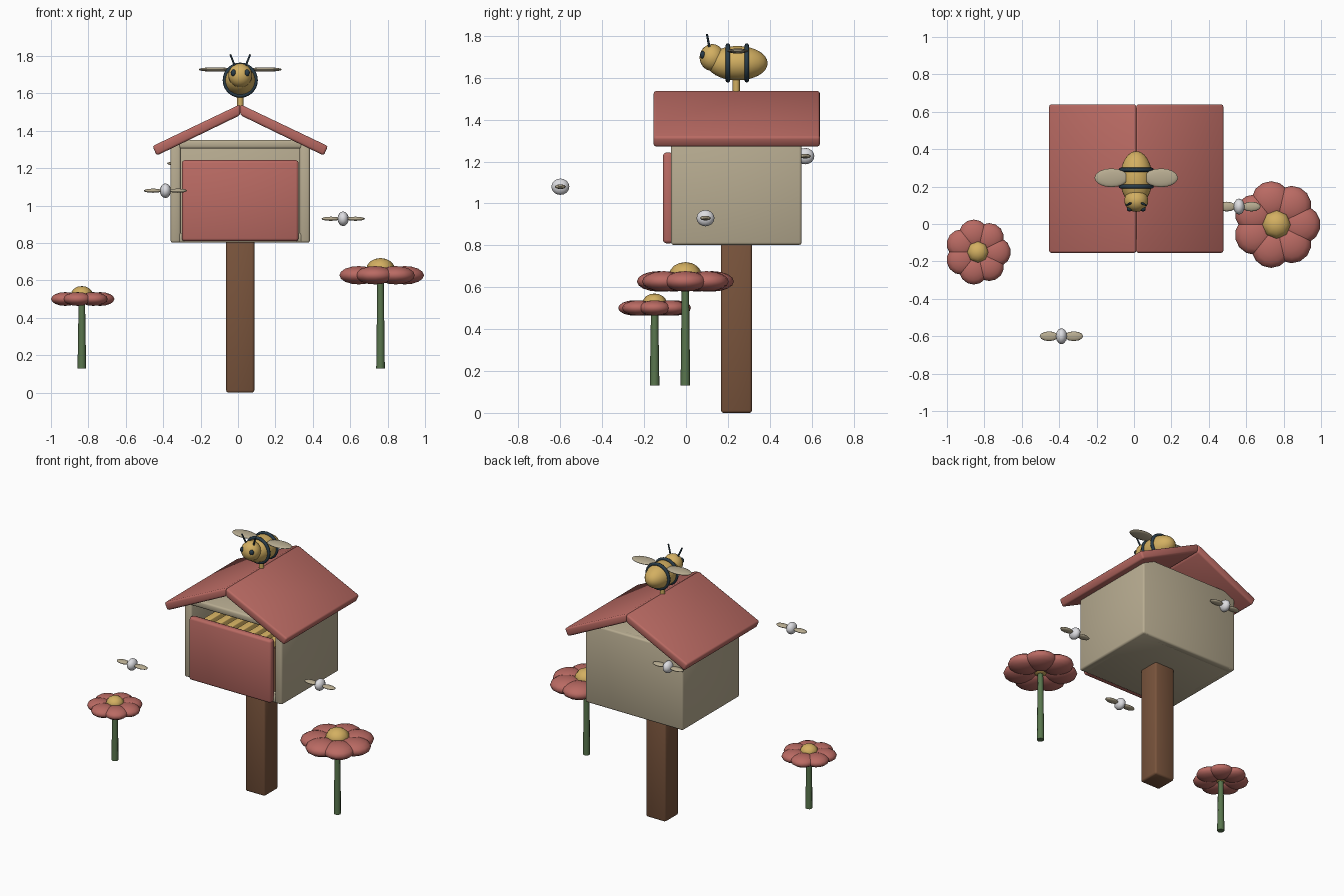
import bpy, bmesh, math
from mathutils import Vector, Matrix

if "Cube" in bpy.data.objects:
    bpy.data.objects.remove(bpy.data.objects["Cube"])


def material(name, r, g, b):
    m = bpy.data.materials.new(name)
    m.use_nodes = True
    m.diffuse_color = (r, g, b, 1)
    m.node_tree.nodes["Principled BSDF"].inputs["Base Color"].default_value = (r, g, b, 1)
    return m


red = material("dusty_red", .49, .145, .125)
beige = material("beige", .48, .415, .285)
brown = material("wood_brown", .19, .088, .045)
yellow = material("honey_yellow", .65, .43, .12)
navy = material("dark_navy", .022, .045, .065)
green = material("stem_green", .10, .18, .075)
white = material("pale_white", .72, .72, .75)


def finish(name, bm, mat, bevel=0):
    bmesh.ops.recalc_face_normals(bm, faces=bm.faces)
    mesh = bpy.data.meshes.new(name)
    bm.to_mesh(mesh)
    bm.free()
    mesh.materials.append(mat)
    ob = bpy.data.objects.new(name, mesh)
    bpy.context.collection.objects.link(ob)
    bpy.ops.object.select_all(action="DESELECT")
    ob.select_set(True)
    bpy.context.view_layer.objects.active = ob
    if bevel:
        mod = ob.modifiers.new("soft_edges", "BEVEL")
        mod.width, mod.segments = bevel, 2
        bpy.ops.object.shade_smooth()
    else:
        bpy.ops.object.shade_smooth_by_angle(angle=math.radians(60))
    return ob


def box(name, lo, hi, mat, bevel=.012):
    lo, hi = Vector(lo), Vector(hi)
    bm = bmesh.new()
    bmesh.ops.create_cube(bm, size=1)
    bmesh.ops.scale(bm, vec=hi - lo, verts=bm.verts)
    bmesh.ops.translate(bm, vec=(lo + hi) / 2, verts=bm.verts)
    return finish(name, bm, mat, bevel)


def ellipsoid(name, centre, radii, mat, turn=0, seg=16, rings=10):
    bm = bmesh.new()
    m = Matrix.Translation(centre) @ Matrix.Rotation(turn, 4, "Z") @ Matrix.Diagonal((*radii, 1))
    bmesh.ops.create_uvsphere(bm, u_segments=seg, v_segments=rings, radius=1, matrix=m)
    return finish(name, bm, mat)


def rod(name, a, b, r1, r2, mat, seg=10):
    a, b = Vector(a), Vector(b)
    bm = bmesh.new()
    m = Matrix.Translation((a + b) / 2) @ (b - a).to_track_quat("Z", "Y").to_matrix().to_4x4()
    bmesh.ops.create_cone(bm, cap_ends=True, segments=seg, radius1=r1, radius2=r2,
                          depth=(b - a).length, matrix=m)
    return finish(name, bm, mat)


def ring(name, centre, major, minor, mat, seg=28, sides=8):
    # band lying in the XZ plane
    bm = bmesh.new()
    loops = []
    for i in range(seg):
        a = math.tau * i / seg
        loop = []
        for j in range(sides):
            b = math.tau * j / sides
            r = major + minor * math.cos(b)
            p = Vector((r * math.cos(a), minor * math.sin(b), r * math.sin(a)))
            loop.append(bm.verts.new(p + Vector(centre)))
        loops.append(loop)
    for i in range(seg):
        p, q = loops[i], loops[(i + 1) % seg]
        for j in range(sides):
            k = (j + 1) % sides
            bm.faces.new((p[j], p[k], q[k], q[j]))
    return finish(name, bm, mat)


CX = .012  # centre line of the hive
SIDES = (("right", -1), ("left", 1))

# post and hive box, open at the front
box("post", (CX - .075, .167, 0), (CX + .075, .315, .83), brown)
box("hive_floor", (CX - .37, -.07, .802), (CX + .37, .55, .855), beige)
box("hive_top", (CX - .37, -.07, 1.305), (CX + .37, .55, 1.352), beige)
box("hive_back", (CX - .37, .5, .802), (CX + .37, .552, 1.352), beige)
for side, s in SIDES:
    x1, x2 = sorted((CX + s * .373, CX + s * .318))
    box(side + "_wall", (x1, -.072, .802), (x2, .552, 1.352), beige)
box("front_door", (CX - .312, -.11, .81), (CX + .312, -.06, 1.243), red, .015)

# honey frames inside the box
for i in range(7):
    x = CX + (i - 3) * .085
    box(f"honey_frame_{i + 1}", (x - .025, -.04, .87), (x + .025, .49, 1.2), yellow, .005)
box("frame_rack", (CX - .31, -.03, .86), (CX + .31, .48, 1.16), brown, 0)

# gable roof: two mirrored slabs
for side, s in SIDES:
    bm = bmesh.new()
    profile = ((0, 1.542), (.47, 1.318), (.446, 1.268), (0, 1.484))
    face = bm.faces.new([bm.verts.new((CX + s * x, -.155, z)) for x, z in profile])
    out = bmesh.ops.extrude_face_region(bm, geom=[face])
    moved = [v for v in out["geom"] if isinstance(v, bmesh.types.BMVert)]
    bmesh.ops.translate(bm, vec=(0, .795, 0), verts=moved)
    finish(side + "_roof", bm, red, .012)

# large bee on the ridge
rod("bee_peg", (CX, .24, 1.5), (CX, .24, 1.62), .017, .017, yellow)
ellipsoid("bee_body", (CX, .245, 1.67), (.086, .145, .082), yellow, seg=24, rings=16)
ellipsoid("bee_head", (CX, .125, 1.697), (.064, .06, .064), yellow, seg=20, rings=14)
for i, y in enumerate((.2, .29)):
    ring(f"bee_stripe_{i + 1}", (CX, y, 1.671), .083, .011, navy)
for side, s in SIDES:
    ellipsoid(side + "_bee_eye", (CX + s * .036, .08, 1.71), (.015, .013, .018), navy, seg=12, rings=8)
    ellipsoid(side + "_bee_wing", (CX + s * .133, .247, 1.728), (.09, .05, .012), beige)
    rod(side + "_antenna", (CX + s * .028, .112, 1.745), (CX + s * .053, .1, 1.808), .006, .005, navy, 8)

# small flying bees
for i, (x, y, z) in enumerate(((-.388, -.6, 1.08), (.562, .093, .93), (-.263, .57, 1.226))):
    name = f"small_bee_{i + 1}"
    ellipsoid(name + "_body", (x, y, z), (.03, .043, .039), white, seg=12, rings=8)
    for side, s in SIDES:
        ellipsoid(f"{name}_{side}_wing", (x + s * .066, y, z), (.05, .026, .011), beige, seg=12, rings=8)


# flowers with seven overlapping petals
def flower(name, x, y, z, k):
    rod(name + "_stem", (x, y, .13), (x, y, z), .023, .017, green, 8)
    for i in range(7):
        a = math.tau * i / 7
        centre = (x + .13 * k * math.cos(a), y + .13 * k * math.sin(a), z)
        ellipsoid(f"{name}_petal_{i + 1}", centre, (.105 * k, .105 * k, .049 * k), red, a, 14, 8)
    ellipsoid(name + "_centre", (x, y, z + .032 * k), (.077 * k, .077 * k, .06 * k), yellow, 0, 8, 8)


flower("left_flower", .762, -.003, .628, 1)
flower("right_flower", -.835, -.15, .501, .75)
